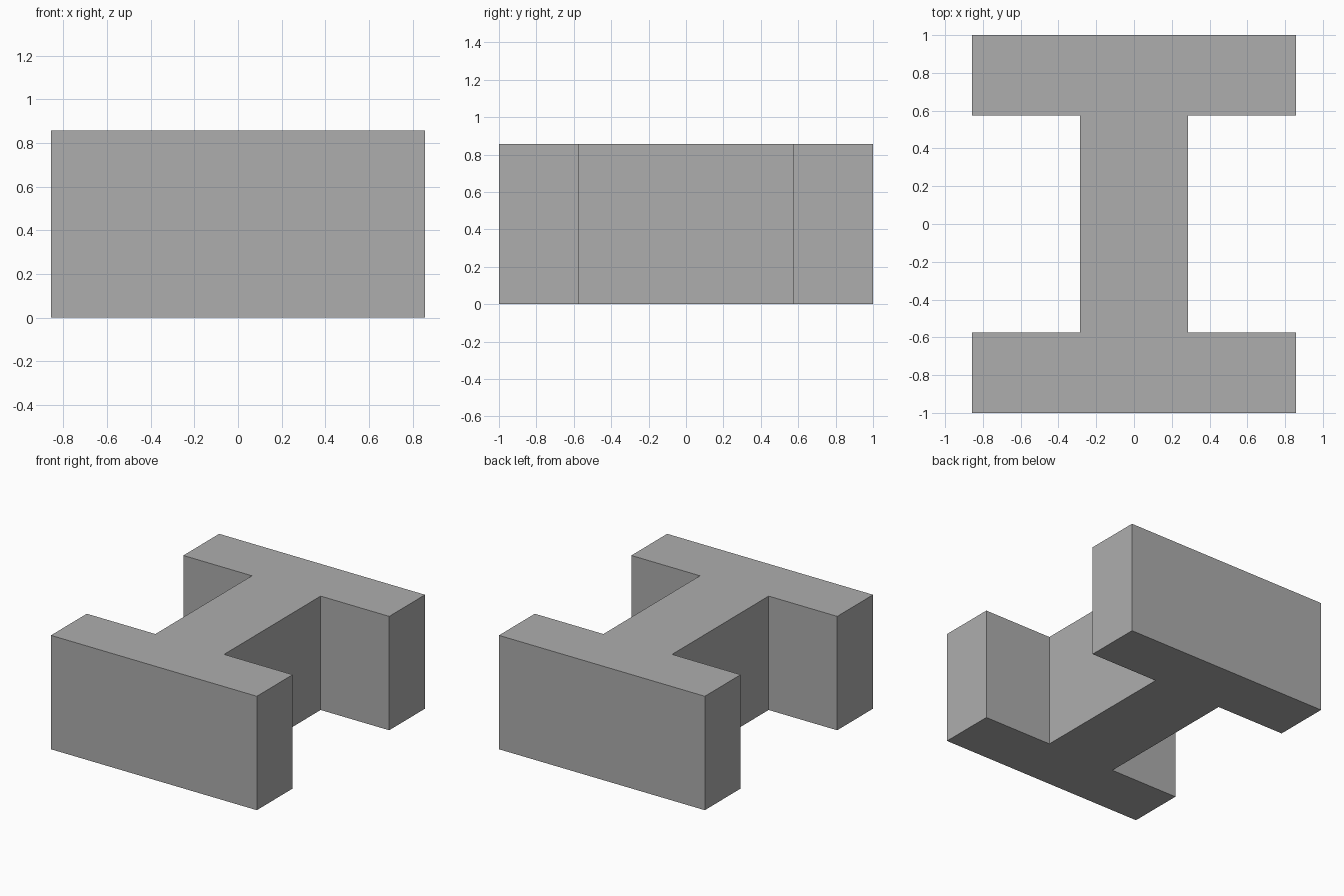
import bpy
import bmesh

cube = bpy.data.objects.get("Cube")
if cube:
    bpy.data.objects.remove(cube, do_unlink=True)

HEIGHT = 0.857
FLANGE_X, FLANGE_Y = 0.857, 1.0
WEB_X, WEB_Y = 0.286, 0.574

# Plain grey material
grey = bpy.data.materials.new("plain_grey")
grey.use_nodes = True
colour = (0.42, 0.42, 0.42, 1)
grey.diffuse_color = colour
grey.node_tree.nodes["Principled BSDF"].inputs["Base Color"].default_value = colour

# Right half of the I-shaped outline, then the left half by a half turn
half = [(FLANGE_X, -FLANGE_Y), (FLANGE_X, -WEB_Y), (WEB_X, -WEB_Y),
        (WEB_X, WEB_Y), (FLANGE_X, WEB_Y), (FLANGE_X, FLANGE_Y)]
outline = half + [(-x, -y) for x, y in half]

# Extrude the outline upwards into the solid beam
bm = bmesh.new()
base = bm.faces.new([bm.verts.new((x, y, 0)) for x, y in outline])
extruded = bmesh.ops.extrude_face_region(bm, geom=[base], use_keep_orig=True)
top_verts = [g for g in extruded["geom"] if isinstance(g, bmesh.types.BMVert)]
bmesh.ops.translate(bm, verts=top_verts, vec=(0, 0, HEIGHT))
bmesh.ops.recalc_face_normals(bm, faces=bm.faces)

mesh = bpy.data.meshes.new("i_beam_block")
bm.to_mesh(mesh)
bm.free()
mesh.materials.append(grey)
bpy.context.collection.objects.link(bpy.data.objects.new("i_beam_block", mesh))
